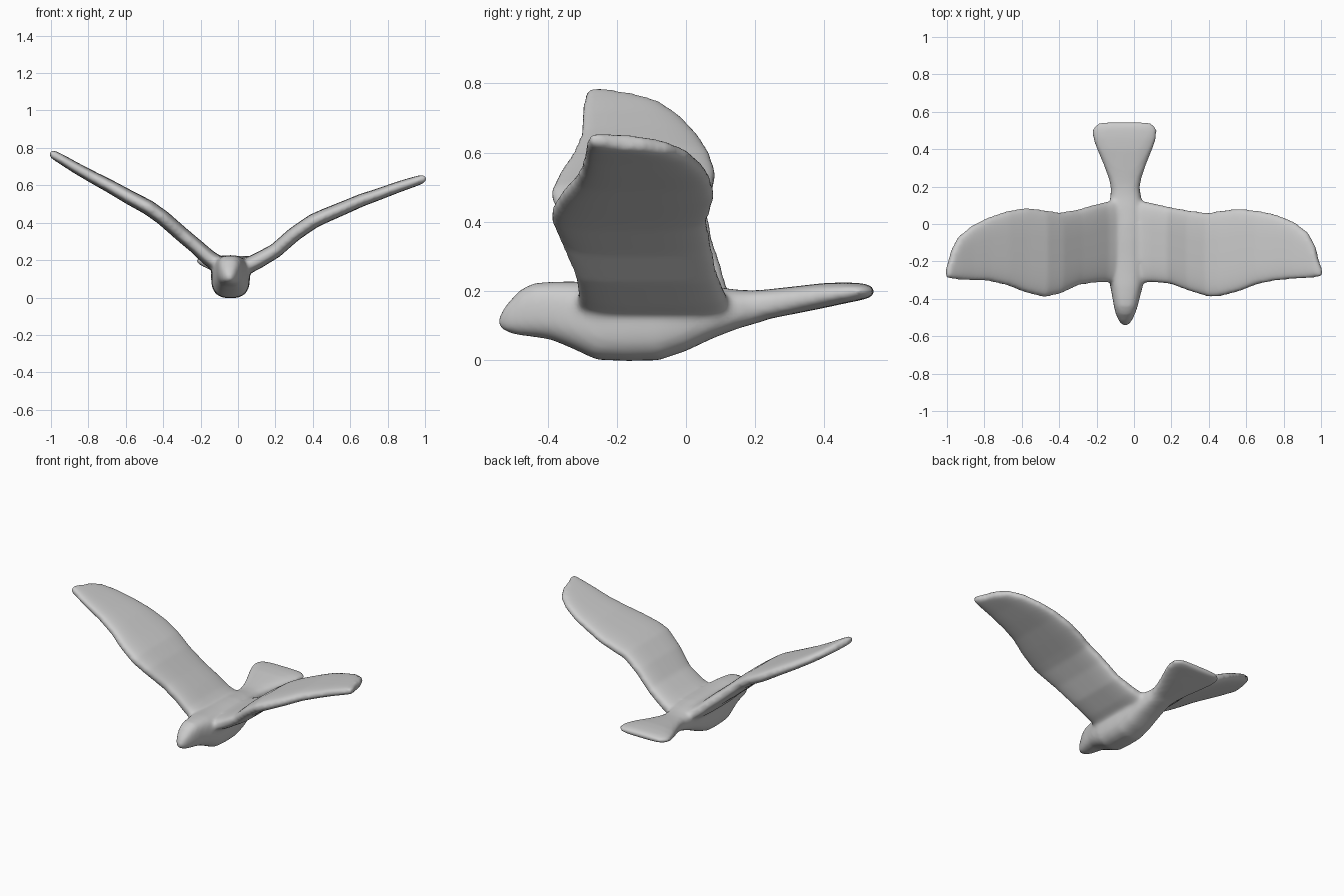
import bpy, bmesh, math
from mathutils import Vector

N = 28  # points around each cross-section


def ring(center, u, v, power):
    """Superellipse cross-section with half-axes u and v."""
    pts = []
    for i in range(N):
        a = 2 * math.pi * i / N
        c, s = math.cos(a), math.sin(a)
        pts.append(center + u * math.copysign(abs(c) ** (2 / power), c)
                   + v * math.copysign(abs(s) ** (2 / power), s))
    return pts


def loft(bm, rings):
    """Closed skin through a row of cross-sections."""
    rows = [[bm.verts.new(p) for p in r] for r in rings]
    faces = [bm.faces.new(rows[0]), bm.faces.new(rows[-1][::-1])]
    for a, b in zip(rows, rows[1:]):
        for i in range(N):
            j = (i + 1) % N
            faces.append(bm.faces.new((a[j], a[i], b[i], b[j])))
    bmesh.ops.recalc_face_normals(bm, faces=faces)


def lengthwise(bm, sections, power):
    """Loft along y from (y, centre x, half width, bottom z, top z)."""
    loft(bm, [ring(Vector((x, y, (lo + hi) / 2)), Vector((w, 0, 0)),
                   Vector((0, 0, (hi - lo) / 2)), power)
              for y, x, w, lo, hi in sections])


def wing(bm, sections):
    """Loft outwards from (x, z, front y, back y, thickness)."""
    rings = []
    for i, (x, z, y0, y1, t) in enumerate(sections):
        a, b = sections[max(i - 1, 0)], sections[min(i + 1, len(sections) - 1)]
        d = Vector((b[0] - a[0], 0, b[1] - a[1])).normalized()
        n = Vector((-d.z, 0, d.x)) * t / 2
        rings.append(ring(Vector((x, (y0 + y1) / 2, z)),
                          Vector((0, (y1 - y0) / 2, 0)), n, 3.2))
    loft(bm, rings)


bm = bmesh.new()

# Head and body
lengthwise(bm, [
    (-.542, -.047, .014, .095, .125), (-.52, -.047, .034, .08, .16),
    (-.48, -.046, .052, .07, .203), (-.44, -.044, .064, .066, .222),
    (-.39, -.042, .074, .058, .226), (-.33, -.04, .088, .033, .227),
    (-.26, -.04, .1, .0, .224), (-.17, -.04, .104, -.004, .222),
    (-.08, -.04, .104, -.002, .222), (0, -.04, .1, .025, .22),
    (.08, -.042, .092, .063, .212), (.15, -.045, .082, .09, .203),
    (.22, -.047, .074, .11, .2)], 2.7)

# Fanned tail
lengthwise(bm, [
    (.1, -.045, .08, .075, .2), (.18, -.047, .075, .102, .2),
    (.24, -.048, .086, .118, .204), (.32, -.049, .115, .134, .213),
    (.4, -.05, .149, .15, .222), (.46, -.05, .171, .163, .224),
    (.505, -.05, .172, .172, .222), (.53, -.05, .158, .179, .217),
    (.545, -.05, .125, .186, .21)], 3)

# Right wing
wing(bm, [
    (-.04, .155, -.31, .12, .08), (.04, .165, -.315, .125, .09),
    (.1, .193, -.312, .112, .085), (.2, .25, -.322, .09, .078),
    (.3, .338, -.36, .072, .078), (.4, .407, -.39, .06, .078),
    (.46, .435, -.388, .072, .076), (.56, .477, -.362, .083, .072),
    (.66, .52, -.323, .073, .068), (.76, .555, -.303, .052, .062),
    (.86, .592, -.295, .01, .058), (.93, .615, -.29, -.045, .054),
    (.97, .628, -.286, -.12, .05), (.985, .633, -.284, -.19, .046),
    (1.006, .64, -.278, -.245, .03)])

# Left wing, raised higher
wing(bm, [
    (-.04, .155, -.31, .12, .08), (-.11, .18, -.315, .13, .09),
    (-.16, .215, -.312, .116, .085), (-.22, .27, -.316, .102, .08),
    (-.3, .337, -.328, .078, .08), (-.4, .425, -.375, .062, .08),
    (-.48, .482, -.392, .075, .08), (-.58, .535, -.367, .088, .076),
    (-.68, .592, -.328, .07, .07), (-.78, .645, -.306, .036, .064),
    (-.87, .695, -.302, -.01, .058), (-.94, .737, -.298, -.07, .052),
    (-.975, .757, -.295, -.14, .048), (-.99, .766, -.29, -.2, .044),
    (-1.006, .774, -.284, -.245, .03)])

mesh = bpy.data.meshes.new("bird")
bm.to_mesh(mesh)
bm.free()
bird = bpy.data.objects.new("bird", mesh)
bpy.context.collection.objects.link(bird)

# Fuse the parts into one soft sculpted skin
fuse = bird.modifiers.new("fuse", 'REMESH')
fuse.mode = 'VOXEL'
fuse.voxel_size = .011
fuse.use_smooth_shade = True
soften = bird.modifiers.new("soften", 'SMOOTH')
soften.factor = .5
soften.iterations = 10
